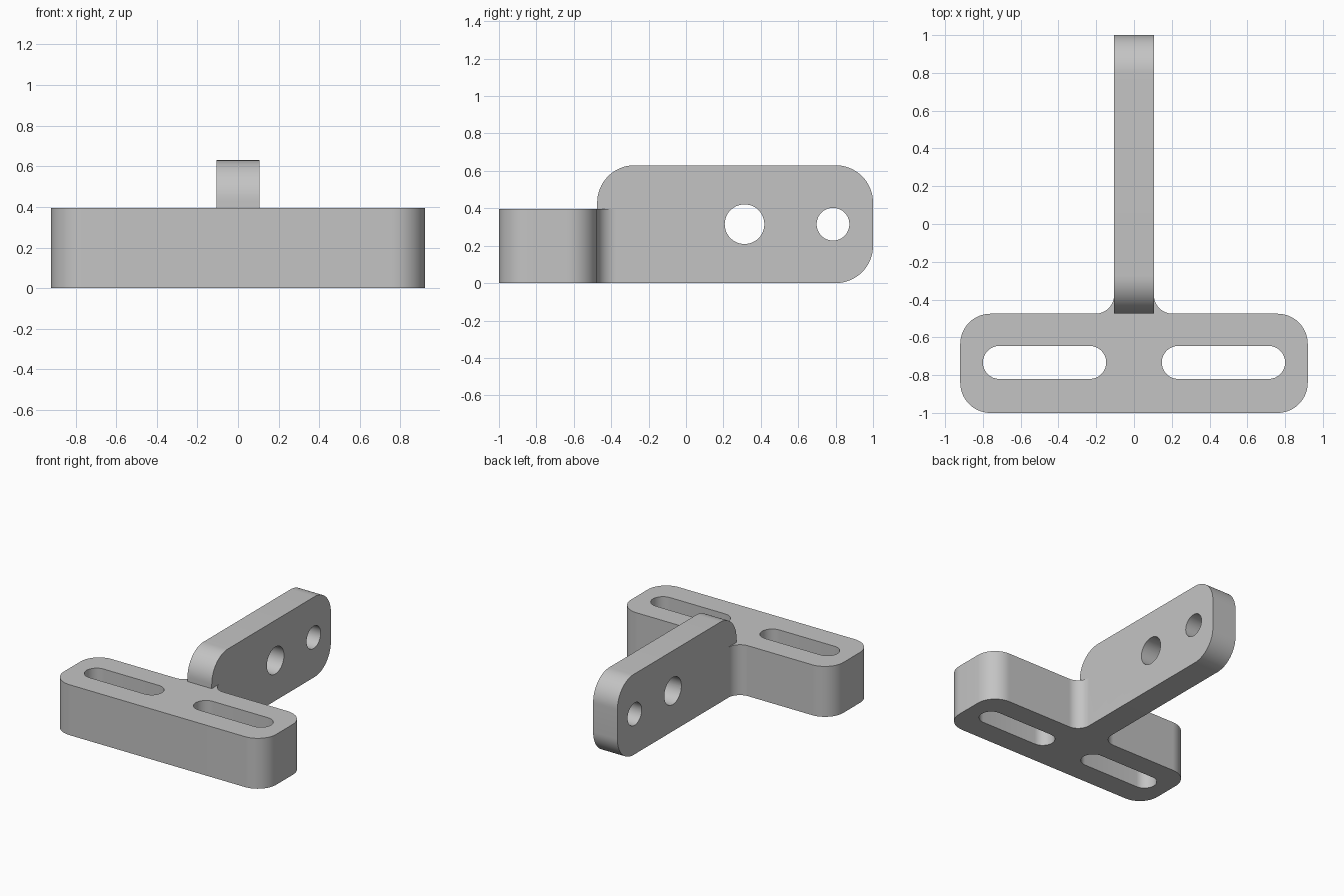
import bpy, bmesh
from math import sin, cos, pi, radians
from mathutils import Matrix

if "Cube" in bpy.data.objects:
    bpy.data.objects.remove(bpy.data.objects["Cube"], do_unlink=True)

GREY = (0.55, 0.55, 0.55, 1)
grey = bpy.data.materials.new("plain grey")
grey.use_nodes = True
grey.diffuse_color = GREY
grey.node_tree.nodes["Principled BSDF"].inputs["Base Color"].default_value = GREY

# Maps a profile's (u, v, depth) onto (y, z, x)
SIDEWAYS = Matrix(((0, 0, 1, 0), (1, 0, 0, 0), (0, 1, 0, 0), (0, 0, 0, 1)))


def arc(cx, cy, r, start, end, steps=16):
    angles = [radians(start + (end - start) * i / steps) for i in range(steps + 1)]
    return [(cx + r * cos(a), cy + r * sin(a)) for a in angles]


def prism(name, outline, low, high, matrix=Matrix()):
    """Extrude a closed outline from low to high."""
    bm = bmesh.new()
    face = bm.faces.new([bm.verts.new((u, v, low)) for u, v in outline])
    top = bmesh.ops.extrude_face_region(bm, geom=[face])["geom"]
    moved = [g for g in top if isinstance(g, bmesh.types.BMVert)]
    bmesh.ops.translate(bm, verts=moved, vec=(0, 0, high - low))
    bm.transform(matrix)
    bmesh.ops.recalc_face_normals(bm, faces=bm.faces)
    mesh = bpy.data.meshes.new(name)
    bm.to_mesh(mesh)
    bm.free()
    mesh.materials.append(grey)
    obj = bpy.data.objects.new(name, mesh)
    bpy.context.collection.objects.link(obj)
    return obj


def combine(obj, tool, operation):
    """Apply a boolean and discard the tool."""
    mod = obj.modifiers.new(operation.lower(), "BOOLEAN")
    mod.object, mod.operation, mod.solver = tool, operation, "EXACT"
    bpy.context.view_layer.objects.active = obj
    bpy.ops.object.modifier_apply(modifier=mod.name)
    bpy.data.objects.remove(tool, do_unlink=True)


W, FRONT, BACK, H = 0.92, -1.0, -0.475, 0.395    # foot block
T, TOP = 0.105, 0.63                             # half thickness and height of the web
R, FILLET, CORNER = 0.16, 0.1, 0.2

# Foot block with rounded corners and fillets running into the web
half = (arc(W - R, FRONT + R, R, -90, 0) + arc(W - R, BACK - R, R, 0, 90)
        + arc(T + FILLET, BACK + FILLET, FILLET, 270, 180))
bracket = prism("slotted_bracket", half + [(-x, y) for x, y in reversed(half)], 0, H)

# Upright web, square only where it meets the foot
web = prism("web", [(BACK, 0)] + arc(1 - CORNER, CORNER, CORNER, -90, 0)
            + arc(1 - CORNER, TOP - CORNER, CORNER, 0, 90)
            + arc(BACK + CORNER, TOP - CORNER, CORNER, 90, 180), -T, T, SIDEWAYS)
combine(bracket, web, "UNION")

# Mounting slots through the foot
SLOT_R, SLOT_Y = 0.0875, -0.733
for side in (-1, 1):
    outline = (arc(0.8 - SLOT_R, SLOT_Y, SLOT_R, -90, 90)
               + arc(0.147 + SLOT_R, SLOT_Y, SLOT_R, 90, 270))
    slot = prism("slot_cutter", [(side * x, y) for x, y in outline], -0.1, H + 0.1)
    combine(bracket, slot, "DIFFERENCE")

# Bolt holes through the web
for y, r in ((-0.16, 0.0875), (0.313, 0.106), (0.786, 0.0875)):
    hole = prism("hole_cutter", arc(y, TOP / 2, r, 0, 360, 48)[:-1], -0.3, 0.3, SIDEWAYS)
    combine(bracket, hole, "DIFFERENCE")

# Smooth rounded walls, crisp rims
bpy.ops.object.select_all(action="DESELECT")
bracket.select_set(True)
bpy.context.view_layer.objects.active = bracket
bpy.ops.object.shade_smooth_by_angle(angle=radians(30))
